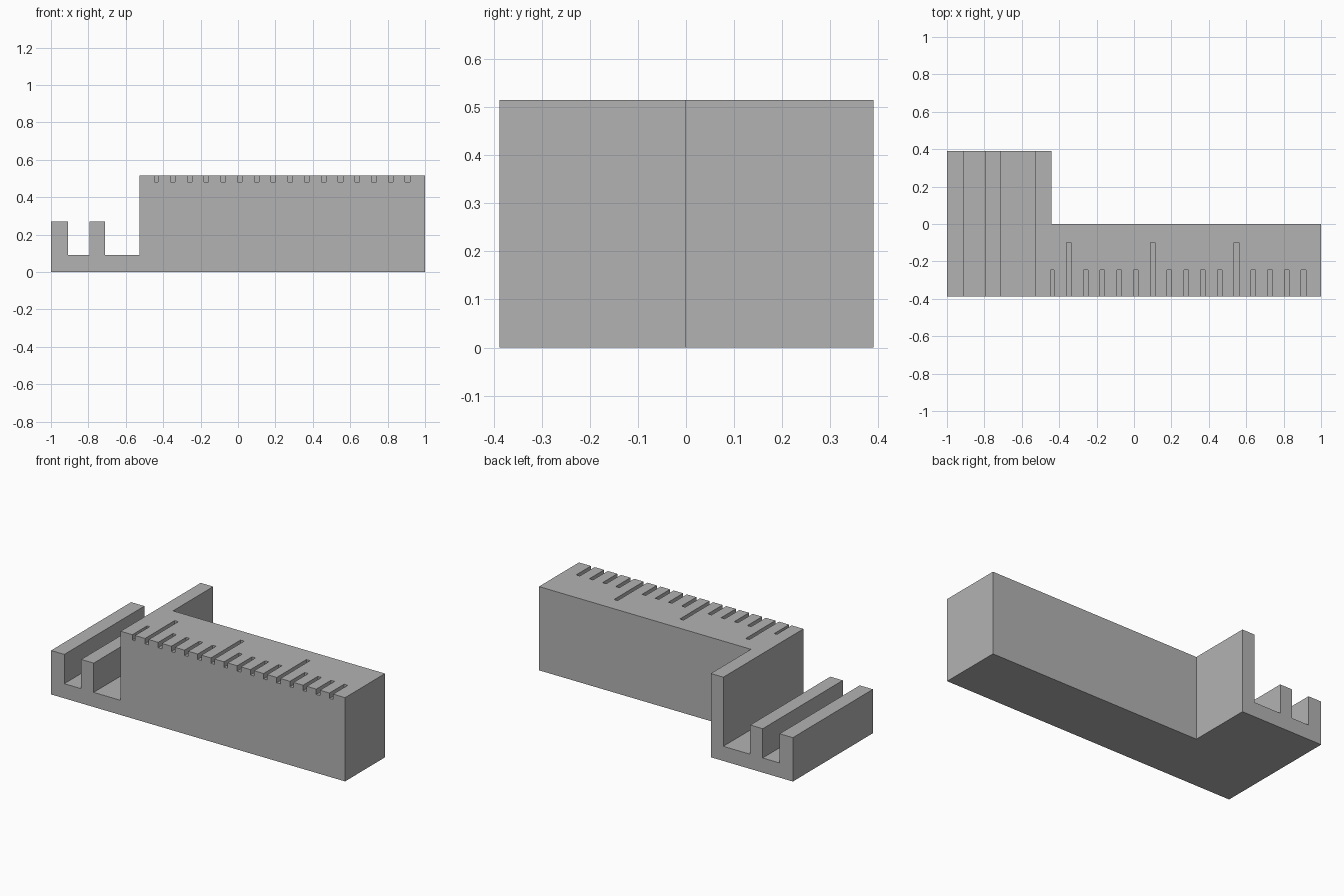
import bpy
import bmesh
from mathutils import Matrix, Vector

cube = bpy.data.objects.get("Cube")
if cube:
    bpy.data.objects.remove(cube, do_unlink=True)

FRONT, BACK, TOP = -0.388, 0.39, 0.515
LEDGE, FLOOR = 0.27, 0.09

grey = bpy.data.materials.new("plain grey")
grey.use_nodes = True
grey.diffuse_color = (0.45, 0.45, 0.45, 1)
grey.node_tree.nodes["Principled BSDF"].inputs["Base Color"].default_value = grey.diffuse_color


def make_object(name, bm):
    bmesh.ops.recalc_face_normals(bm, faces=bm.faces)
    mesh = bpy.data.meshes.new(name)
    bm.to_mesh(mesh)
    bm.free()
    mesh.materials.append(grey)
    obj = bpy.data.objects.new(name, mesh)
    bpy.context.collection.objects.link(obj)
    return obj


def add_box(bm, low, high):
    low, high = Vector(low), Vector(high)
    bmesh.ops.create_cube(bm, size=1, matrix=Matrix.Translation((low + high) / 2)
                          @ Matrix.Diagonal((*(high - low), 1)))


def cut(target, name, bm):
    cutter = make_object(name, bm)
    cutter.hide_render = True
    mod = target.modifiers.new(name, "BOOLEAN")
    mod.operation, mod.solver, mod.object = "DIFFERENCE", "EXACT", cutter
    bpy.context.view_layer.objects.active = target
    bpy.ops.object.modifier_apply(modifier=name)
    bpy.data.objects.remove(cutter, do_unlink=True)


# Body: stepped front outline with two channels, extruded to full depth
outline = [(-1, 0), (1, 0), (1, TOP), (-0.527, TOP), (-0.527, FLOOR), (-0.71, FLOOR),
           (-0.71, LEDGE), (-0.795, LEDGE), (-0.795, FLOOR), (-0.91, FLOOR),
           (-0.91, LEDGE), (-1, LEDGE)]
bm = bmesh.new()
face = bm.faces.new([bm.verts.new((x, FRONT, z)) for x, z in outline])
extruded = bmesh.ops.extrude_face_region(bm, geom=[face])["geom"]
bmesh.ops.translate(bm, vec=(0, BACK - FRONT, 0),
                    verts=[v for v in extruded if isinstance(v, bmesh.types.BMVert)])
body = make_object("ruled_block_body", bm)

# Remove the rear half of the long block
bm = bmesh.new()
add_box(bm, (-0.442, 0, -0.1), (1.1, 0.5, 0.7))
cut(body, "rear_cutter", bm)

# Ruler slots, every fifth one long
bm = bmesh.new()
for i in range(16):
    x = -0.438 + i * 0.0896
    half = 0.009 if i == 0 else 0.0125
    end = -0.1 if i % 5 == 1 else -0.245
    add_box(bm, (x - half, -0.5, 0.482), (x + half, end, 0.6))
cut(body, "slot_cutter", bm)
